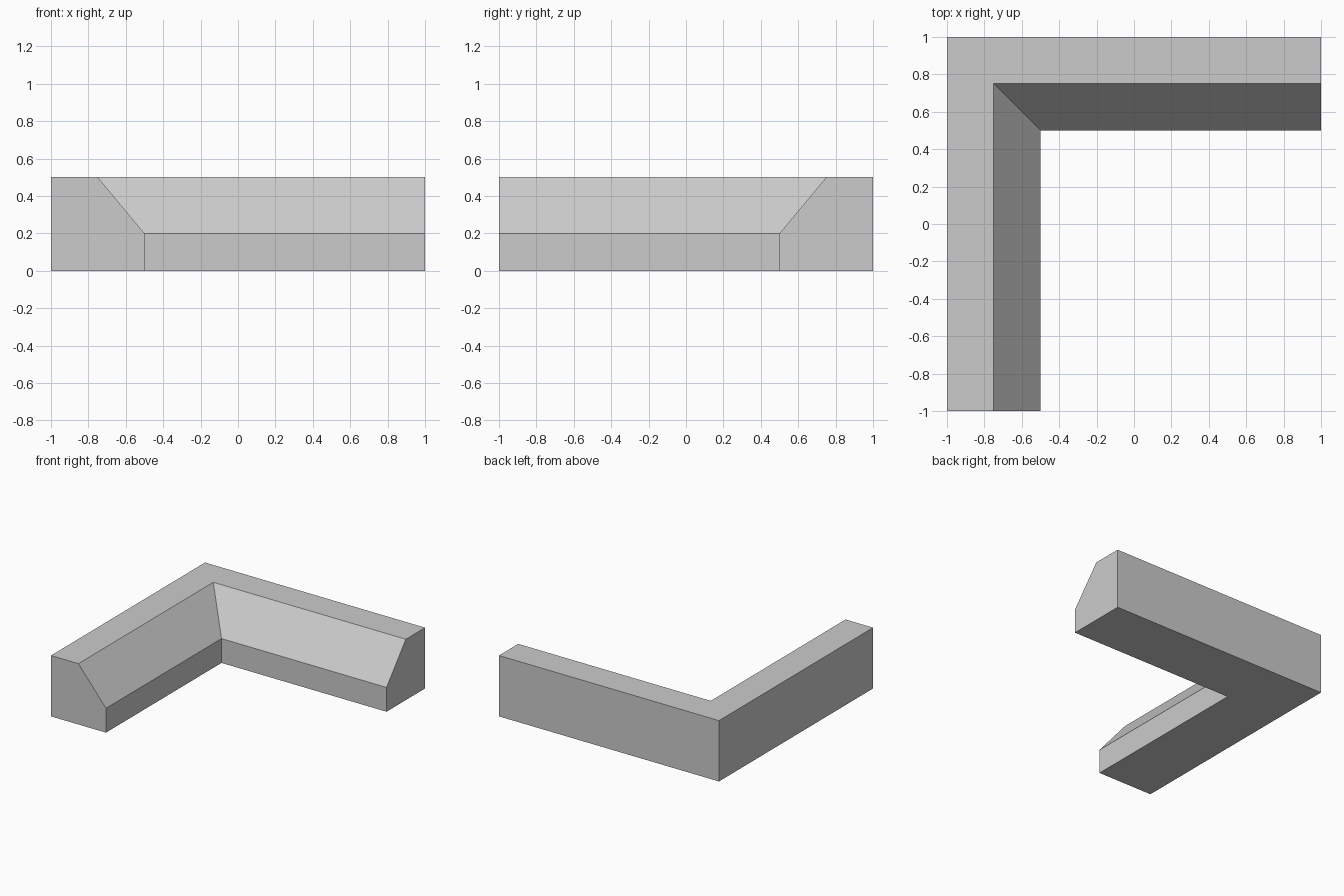
import bpy, bmesh

if "Cube" in bpy.data.objects:
    bpy.data.objects.remove(bpy.data.objects["Cube"])

# Cross-section: (distance in from the outer wall, height)
profile = [(0, 0), (0.5, 0), (0.5, 0.2), (0.25, 0.5), (0, 0.5)]

# Path along the outer wall: (x, y, inward x, inward y), mitred at the corner
path = [(-1, -1, 1, 0), (-1, 1, 1, -1), (1, 1, 0, -1)]

# Sweep the section along the path
bm = bmesh.new()
rings = [[bm.verts.new((x + d * ix, y + d * iy, z)) for d, z in profile]
         for x, y, ix, iy in path]
n = len(profile)
for a, b in zip(rings, rings[1:]):
    for i in range(n):
        j = (i + 1) % n
        bm.faces.new((a[i], a[j], b[j], b[i]))

# Close both ends
bm.faces.new(rings[0])
bm.faces.new(rings[-1])
bmesh.ops.recalc_face_normals(bm, faces=bm.faces)

mesh = bpy.data.meshes.new("corner_ledge")
bm.to_mesh(mesh)
bm.free()
bpy.context.collection.objects.link(bpy.data.objects.new("corner_ledge", mesh))
